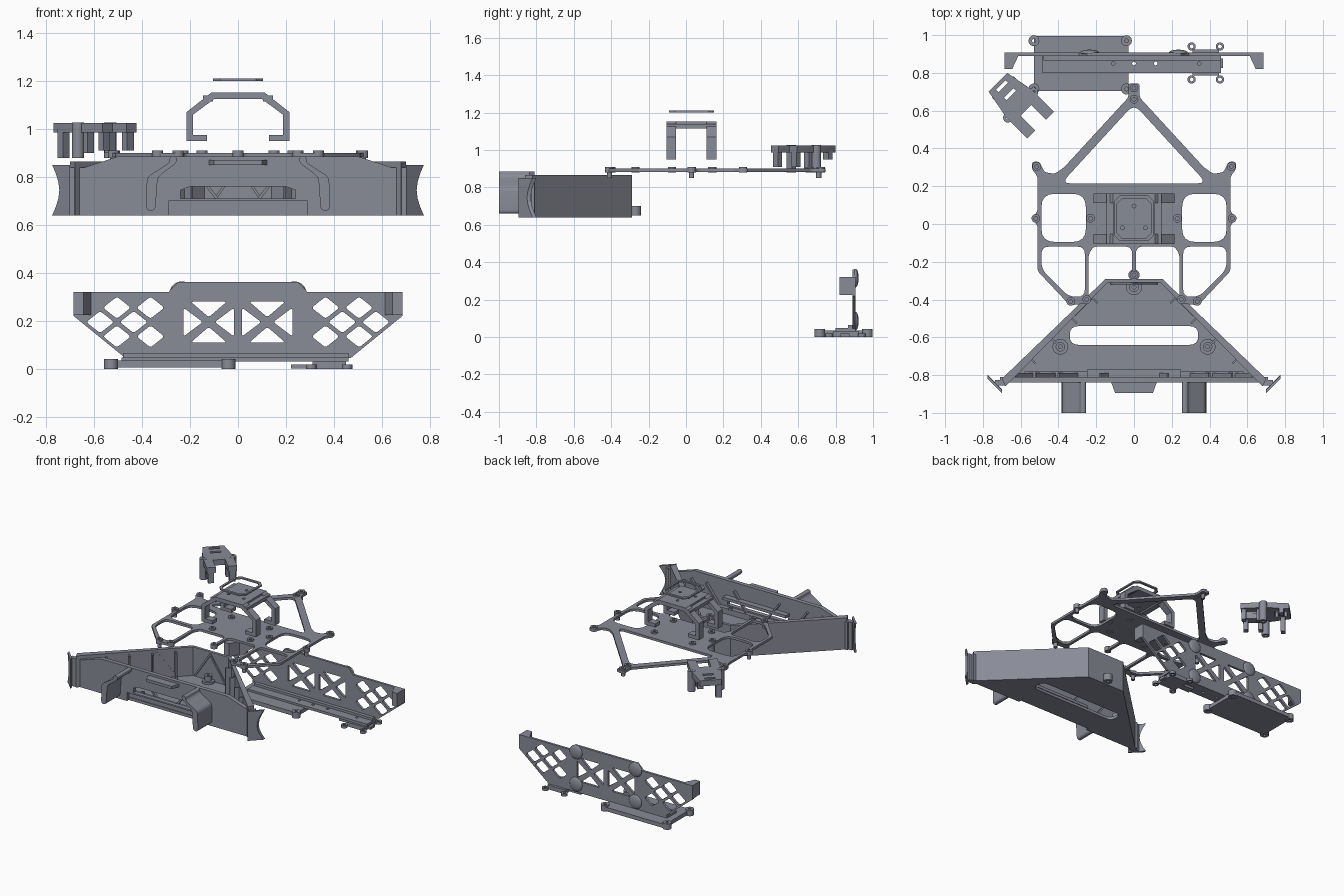
import bpy, bmesh, math
from mathutils import Vector, Matrix

if "Cube" in bpy.data.objects:
    bpy.data.objects.remove(bpy.data.objects["Cube"])

grey = bpy.data.materials.new("slate_grey")
grey.use_nodes = True
grey.diffuse_color = (.25, .26, .31, 1)
grey.node_tree.nodes["Principled BSDF"].inputs["Base Color"].default_value = grey.diffuse_color


def finish(obj):
    obj.data.materials.clear()
    obj.data.materials.append(grey)
    bpy.ops.object.select_all(action='DESELECT')
    obj.select_set(True)
    bpy.context.view_layer.objects.active = obj
    bpy.ops.object.shade_smooth_by_angle(angle=math.radians(30))
    return obj


def rounded(points, radius, steps=4):
    """Round the corners of a closed polygon."""
    result = []
    for i, corner in enumerate(points):
        corner = Vector(corner)
        before = Vector(points[i - 1]) - corner
        after = Vector(points[(i + 1) % len(points)]) - corner
        before *= min(radius / before.length, .45)
        after *= min(radius / after.length, .45)
        for k in range(steps + 1):
            t = k / steps
            result.append(corner + before * (1 - t) ** 2 + after * t ** 2)
    return result


def circle(x, y, radius, sides=14):
    angles = [k * math.tau / sides for k in range(sides)]
    return [(x + radius * math.cos(a), y + radius * math.sin(a)) for a in angles]


def rect(left, right, low, high):
    return [(left, low), (right, low), (right, high), (left, high)]


def flip(points):
    return [(-x, y) for x, y in reversed(points)]


def sym(half):
    """Close a right half profile with its mirror image."""
    return list(half) + flip(half)


def both(holes):
    return holes + [flip(hole) for hole in holes]


def plate(name, outline, low, high, holes=(), upright=False):
    """Sheet with holes, flat (extruded in z) or upright (drawn in x-z, extruded in y)."""
    curve = bpy.data.curves.new(name, 'CURVE')
    curve.dimensions, curve.fill_mode, curve.extrude = '2D', 'BOTH', (high - low) / 2
    for loop in [outline, *holes]:
        spline = curve.splines.new('POLY')
        spline.points.add(len(loop) - 1)
        for point, (x, y) in zip(spline.points, loop):
            point.co = (x, y, 0, 1)
        spline.use_cyclic_u = True
    obj = bpy.data.objects.new(name, curve)
    bpy.context.collection.objects.link(obj)
    middle = (low + high) / 2
    obj.location = (0, middle, 0) if upright else (0, 0, middle)
    obj.rotation_euler.x = math.pi / 2 if upright else 0
    bpy.ops.object.select_all(action='DESELECT')
    obj.select_set(True)
    bpy.context.view_layer.objects.active = obj
    bpy.ops.object.convert(target='MESH')
    bm = bmesh.new()
    bm.from_mesh(obj.data)
    bmesh.ops.remove_doubles(bm, verts=bm.verts, dist=1e-5)
    bmesh.ops.recalc_face_normals(bm, faces=bm.faces)
    bm.to_mesh(obj.data)
    bm.free()
    return finish(obj)


def upright_pair(name, outline, low, high):
    return [plate(name, points, low, high, (), True) for points in (outline, flip(outline))]


def bar(name, start, end, width, height):
    """Straight rectangular bar between two points."""
    start, end = Vector(start), Vector(end)
    mesh = bpy.data.meshes.new(name)
    bm = bmesh.new()
    turn = (end - start).to_track_quat('X', 'Z').to_matrix().to_4x4()
    size = Matrix.Diagonal(((end - start).length, width, height, 1))
    bmesh.ops.create_cube(bm, size=1, matrix=Matrix.Translation((start + end) / 2) @ turn @ size)
    bm.to_mesh(mesh)
    bm.free()
    obj = bpy.data.objects.new(name, mesh)
    bpy.context.collection.objects.link(obj)
    return finish(obj)


def boss(name, x, y, low, high, radius, hole=.01):
    return plate(name, circle(x, y, radius), low, high, [circle(x, y, hole)])


# Front tray: slotted floor, back walls, ribs and bosses
FLOOR, RIM, FACE = .64, .865, -.84
corner, wing = Vector((.15, -.29)), Vector((.7, -.82))
inset = Vector((-.01, -.02))
plate("tray_floor", sym([corner, wing]), FLOOR, FLOOR + .02,
      [rounded(rect(-.34, .34, -.64, -.54), .05)])
plate("tray_wall", sym([corner, wing, wing + inset * 2, corner + inset]), FLOOR, RIM)
boss("tray_rear_lug", 0, -.27, .65, .7, .03)
for x, y in (0, -.335), (-.39, -.65), (.39, -.65):
    boss("tray_boss_base", x, y, .66, .675, .042)
    boss("tray_boss", x, y, .66, .71, .025)
for side in (-1, 1):
    bar("back_wall_rib", (side * .12, -.313, .67), (0, -.313, .85), .012, .012)
    for k in range(4):
        x, y = corner.lerp(wing, .15 + k / 5) + inset
        x *= side
        bar("side_wall_fin", (x, y, .75), (x - side * .03, y - .03, .75), .01, .19)
        bar("side_wall_brace", (x, y, .67), (x + side * .09, y - .09, .85), .012, .012)

# Bumper face with a window and a raised centre of the lower edge
plate("bumper_face", sym([(.5, .886), (.64, .84), (.71, .84), (.71, FLOOR), (.29, FLOOR), (.29, .7)]),
      FACE, FACE + .03, [sym([(.2, .76), (.24, .745), (.24, .71)])], True)
plate("lower_sill", rect(-.3, .3, FLOOR, .7), FACE + .025, FACE + .05, (), True)
bar("inner_rail", (-.58, -.795, .68), (.58, -.795, .68), .03, .04)
bar("window_header", (-.25, -.79, .77), (.25, -.79, .77), .04, .02)
for side in (-1, 1):
    for x in (.08, .3, .42, .54):
        bar("face_rib", (side * x, -.8, .7), (side * (x + .1), -.8, .83), .02, .012)
    for x in (.2, .39, .51):
        boss("rail_screw", side * x, -.79, .69, .71, .013, .005)
plate("upper_lip", sym([(.12, FACE), (.1, FACE - .055)]), .85, .87)

# Flared bumper tips and bent sheet hooks on the face
arch = [(.775 - .03 * math.sin(math.pi * k / 6), FLOOR + .035 * k) for k in range(7)]
for tip in upright_pair("bumper_tip", [(.7, FLOOR), *arch, (.7, .85)], -.01, .01):
    for vert in tip.data.vertices:
        vert.co.z += 1.585 - abs(vert.co.x)
for side in (-1, 1):
    bar("tip_joint", (side * .68, FACE, .74), (side * .735, FACE, .74), .03, .2)
hook = [(.255, .886), (.255, .86), (.335, .8), (.345, .66),
        (.383, .66), (.38, .8), (.285, .86), (.285, .886)]
upright_pair("front_hook", rounded(hook, .02), -1, FACE)

# Upper chassis frame
DECK = .9
frame = [(.03, .745), (.03, .67), (.37, .3), (.42, .265), (.475, .275), (.5, .33),
         (.54, .33), (.54, .29), (.51, .25), (.51, .07), (.54, .03),
         (.51, -.01), (.51, -.25), (.34, -.43), (.24, -.42), (.24, -.16),
         (.215, -.12), (.03, -.12), (.01, -.14), (.01, -.29)]
side_hole = rounded(rect(.255, .49, -.095, .16), .07)
low_hole = rounded([(.26, -.12), (.49, -.12), (.49, -.24), (.345, -.385), (.26, -.385)], .04)
arm_hole = rounded([(0, .635), (.385, .215), (-.385, .215)], .05)
plate("chassis_frame", rounded(sym(frame), .015), DECK - .017, DECK,
      both([side_hole, low_hole]) + [arm_hole])
spots = [(.515, .305), (.52, .03), (.23, .03), (.335, -.41), (.25, -.4), (.15, .14), (.15, -.075)]
for x, y in spots + flip(spots) + [(0, .72), (0, .66), (0, -.27)]:
    boss("frame_boss", x, y, DECK - .02, DECK + .01, .023)
for x, y in sym([spots[1], spots[3]]) + [(0, .71)]:
    boss("frame_pin", x, y, .85, DECK, .014, .005)

# Centre tower: four bent legs, top plate and loose ring
TOWER, FRONT, BACK = 1.153, -.105, .162
leg = [(.13, .95), (.215, .95), (.215, 1.07), (.11, TOWER), (.1, TOWER), (.1, 1.125),
       (.187, 1.06), (.187, .975), (.13, .975)]
for y in (FRONT, BACK - .052):
    upright_pair("tower_leg", leg, y, y + .052)
for x in (-.125, .125):
    bar("tower_shoulder", (x, FRONT, 1.127), (x, BACK, 1.127), .04, .025)
plate("tower_top", rect(-.11, .11, FRONT, BACK), TOWER - .028, TOWER,
      [circle(.06, -.02, .01), circle(-.06, -.02, .01), circle(0, .095, .01)])
ring = sym([(.075, .15), (.105, .12), (.105, -.06), (.075, -.09)])
plate("spacer_ring", ring, 1.2, 1.21, [[(x * .86, y * .86 + .004) for x, y in ring]])

# Small forked bracket, built straight and then turned
fork = [plate("fork_plate", sym([(.07, .17), (.1, .01), (.1, -.15), (.04, -.15), (.04, -.04)]),
              .985, 1.025, [rect(-.035, .035, y, y + .02) for y in (.07, .13)])]
for side in (-1, 1):
    fork.append(boss("fork_post", side * .095, 0, .88, 1.027, .026))
    for x, y, low in (.06, .12, .915 + side * .035), (.07, -.13, .91), (.065, -.03, DECK):
        x *= side
        fork.append(plate("fork_leg", rect(x - .02, x + .02, y - .015, y + .015), low, 1))
for part in fork:
    part.location += Vector((-.6, .63, 0))
    part.rotation_euler.z = math.pi / 4

# Rear guard: lattice panel, bent ends and domed washers
PANEL, MID = .89, .195
holes = []
for column in range(4):
    for row in ((0,) if column % 2 else (-1, 1)):
        x, z = .365 + .07 * column, MID + .06 * row
        diamond = [(x + .058, z), (x, z + .046), (x - .058, z), (x, z - .046)]
        holes.append(rounded(diamond, .012))
for u, v in (1, 0), (-1, 0), (0, 1), (0, -1):
    triangle = [(.122 + u * .025, MID + v * .02)]
    triangle += [(.122 + u * .105 + k * v * .075, MID + v * .085 - k * u * .06) for k in (1, -1)]
    holes.append(rounded(triangle, .012))
plate("guard_panel", sym([(.25, .362), (.29, .32), (.685, .32), (.685, .22), (.47, .045)]),
      PANEL, PANEL + .017, both(holes), True)
bend = [(.61, .895), (.645, .82), (.685, .82), (.685, .905)]
for points in (bend, flip(bend)):
    plate("guard_end", points, .225, .32)
for x in (-.235, .235):
    for z in (.085, .315):
        bpy.ops.mesh.primitive_uv_sphere_add(segments=20, ring_count=10, location=(x, PANEL + .017, z))
        washer = bpy.context.object
        washer.name = "domed_washer"
        washer.scale = (.05, .016, .05)
        finish(washer)

# Guard foot: strip, wide mounting plate and small crossed plate
plate("guard_strip", rect(-.485, .46, .8, .907), .03, .048,
      [circle(x, .85, .01) for x in (-.11, 0, .115, .345)])
bar("strip_fillet", (-.48, .88, .05), (.46, .88, .05), .03, .03)
plate("mount_plate", rect(-.53, -.03, .705, .995), .006, .034)
plate("cross_plate", rect(.31, .45, .785, .925), 0, .03)
bar("cross_foot", (.22, .85, .01), (.47, .85, .01), .05, .018)
for name, xs, ys, top, radius in (("mount_lug", (-.53, -.04), (.715, .97), .042, .029),
                                  ("cross_lug", (.305, .455), (.765, .94), .018, .022)):
    for x in xs:
        for y in ys:
            boss(name, x, y, 0, top, radius)
